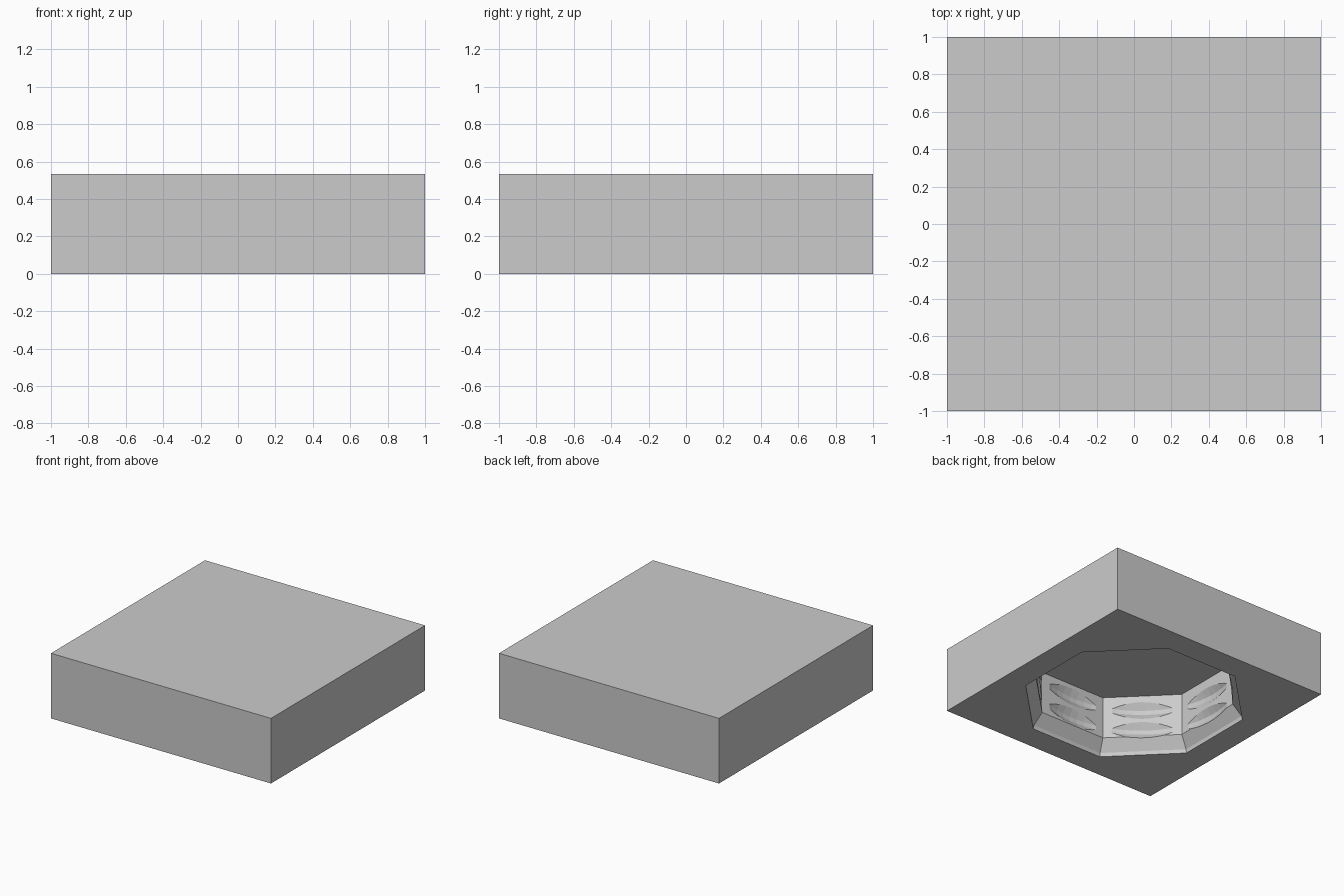
import bpy, bmesh, math

if "Cube" in bpy.data.objects:
    bpy.data.objects.remove(bpy.data.objects["Cube"], do_unlink=True)

HEIGHT = 0.535
PITCH = 0.172

grey = bpy.data.materials.new("plain_grey")
grey.use_nodes = True
colour = (0.6, 0.6, 0.6, 1)
grey.diffuse_color = colour
grey.node_tree.nodes["Principled BSDF"].inputs["Base Color"].default_value = colour


def loft(name, rings):
    """Closed solid skinned through rings of equal length."""
    bm = bmesh.new()
    loops = [[bm.verts.new(p) for p in ring] for ring in rings]
    n = len(loops[0])
    for a, b in zip(loops, loops[1:]):
        for i in range(n):
            j = (i + 1) % n
            bm.faces.new((a[i], a[j], b[j], b[i]))
    bm.faces.new(loops[0][::-1])
    bm.faces.new(loops[-1])
    bmesh.ops.recalc_face_normals(bm, faces=bm.faces)
    mesh = bpy.data.meshes.new(name)
    bm.to_mesh(mesh)
    bm.free()
    mesh.materials.append(grey)
    obj = bpy.data.objects.new(name, mesh)
    bpy.context.collection.objects.link(obj)
    return obj


def polygon(apothem, z, sides):
    r = apothem / math.cos(math.pi / sides)
    angles = [math.tau * (i + 0.5) / sides for i in range(sides)]
    return [(r * math.cos(a), r * math.sin(a), z) for a in angles]


def carve(target, cutter):
    mod = target.modifiers.new("carve", "BOOLEAN")
    mod.operation = "DIFFERENCE"
    mod.solver = "EXACT"
    mod.object = cutter
    bpy.context.view_layer.objects.active = target
    bpy.ops.object.modifier_apply(modifier=mod.name)
    bpy.data.objects.remove(cutter, do_unlink=True)


# Square block
block = loft("block", [polygon(1, 0, 4), polygon(1, HEIGHT, 4)])

# Octagonal socket with a short lip and a chamfered mouth
socket = [(0.79, -0.1), (0.79, 0), (0.785, 0.03), (0.72, 0.123), (0.72, 0.471)]
carve(block, loft("socket_cutter", [polygon(a, z, 8) for a, z in socket]))

# Helical groove that bites into the middle of each socket wall
groove = [(0.715, -0.08), (0.756, -0.018), (0.756, 0.018), (0.715, 0.08)]
rings = []
for deg in range(-45, 790, 5):
    a = math.radians(deg)
    rise = 0.066 + PITCH * deg / 360
    rings.append([(r * math.cos(a), r * math.sin(a), rise + z) for r, z in groove])
carve(block, loft("groove_cutter", rings))
